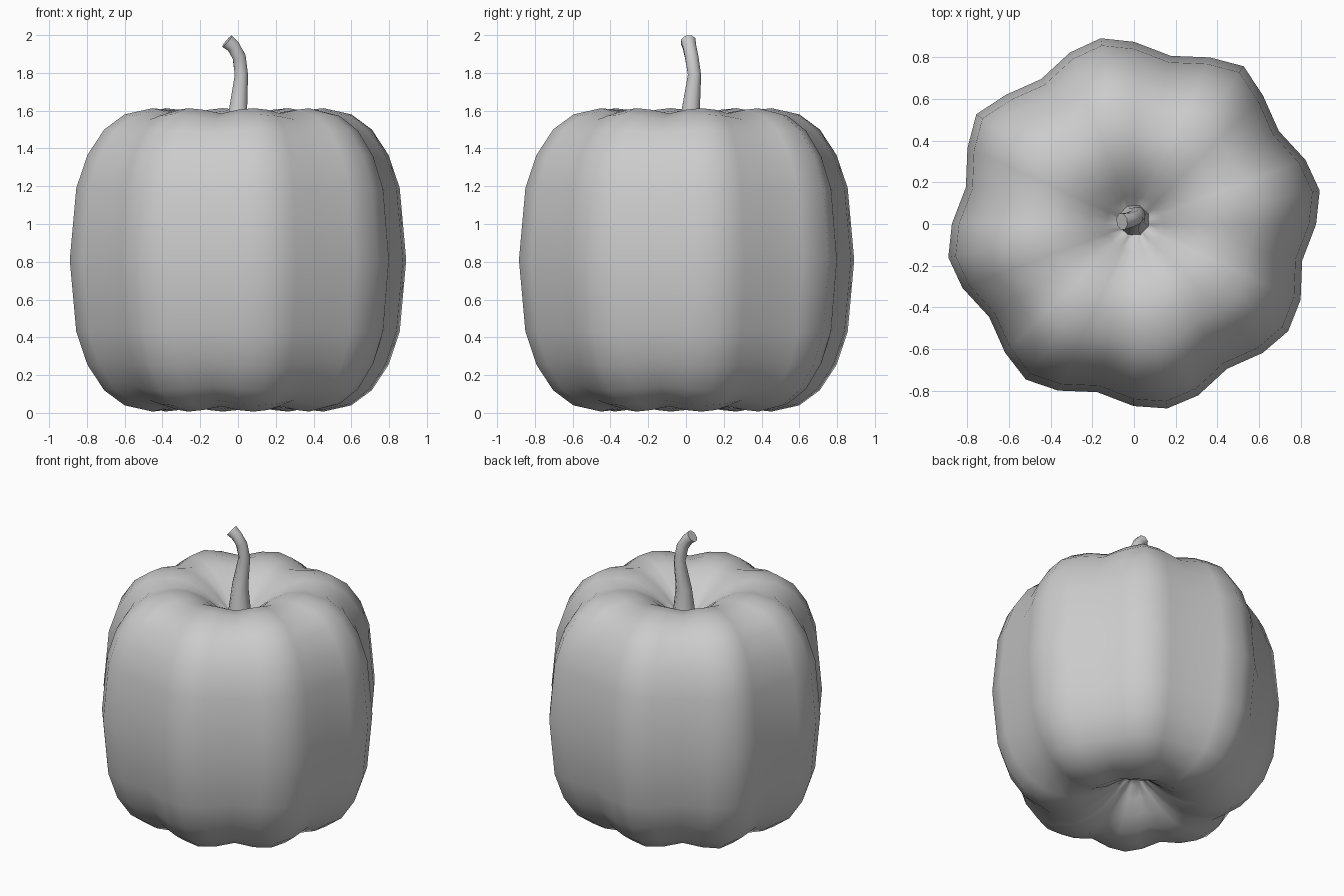
import bpy, bmesh, math
from mathutils import Vector

if "Cube" in bpy.data.objects:
    bpy.data.objects.remove(bpy.data.objects["Cube"])


def make_object(name, bm):
    bmesh.ops.recalc_face_normals(bm, faces=bm.faces)
    for f in bm.faces:
        f.smooth = True
    me = bpy.data.meshes.new(name)
    bm.to_mesh(me)
    bm.free()
    ob = bpy.data.objects.new(name, me)
    bpy.context.collection.objects.link(ob)
    return ob


def bridge(bm, rings):
    for a, b in zip(rings, rings[1:]):
        n = len(a)
        for i in range(n):
            bm.faces.new((a[i], a[(i + 1) % n], b[(i + 1) % n], b[i]))


# Pumpkin body: eight lobes, four columns each, profile mirrored about mid height
MID = 0.81
half = [(0.87, 0.38), (0.81, 0.555), (0.72, 0.69), (0.61, 0.77), (0.46, 0.803),
        (0.34, 0.79), (0.23, 0.735), (0.14, 0.665), (0.07, 0.60)]
profile = [(r, -z) for r, z in reversed(half)] + [(0.905, 0.0)] + half
lobe_scale = [1.0, 1.018, 1.0, 1.018, 1.0, 1.004, 0.993, 0.995]
columns = []  # angle, radial factor, height factor
for k in range(8):
    c = 10.2 + 45 * k
    columns += [(c - 22.5, 0.912, 0.965), (c - 10.3, 0.965, 0.99),
                (c, lobe_scale[k], 1.0), (c + 10.3, 0.97, 0.99)]

bm = bmesh.new()
rings = []
for r, z in profile:
    rings.append([bm.verts.new((r * f * math.cos(math.radians(a)),
                                r * f * math.sin(math.radians(a)),
                                MID + z * h)) for a, f, h in columns])
bridge(bm, rings)
for ring, z in ((rings[0], MID - 0.575), (rings[-1], MID + 0.575)):
    pole = bm.verts.new((0, 0, z))
    for i in range(len(ring)):
        bm.faces.new((ring[i], ring[(i + 1) % len(ring)], pole))
make_object("pumpkin_body", bm)

# Stem: eight-sided tapered tube along a bent path
path = [(0.0, 0.02, 1.36, 0.082), (0.0, 0.02, 1.45, 0.070), (0.0, 0.025, 1.60, 0.052),
        (0.018, 0.045, 1.79, 0.038), (0.006, 0.03, 1.885, 0.038),
        (-0.025, 0.018, 1.94, 0.038), (-0.058, 0.012, 1.968, 0.042)]
pts = [Vector(p[:3]) for p in path]
bm = bmesh.new()
rings = []
for i, p in enumerate(pts):
    t = (pts[min(i + 1, len(pts) - 1)] - pts[max(i - 1, 0)]).normalized()
    u = Vector((0, 1, 0)).cross(t).normalized()
    v = t.cross(u)
    rings.append([bm.verts.new(p + path[i][3] * (u * math.cos(a) + v * math.sin(a)))
                  for a in (math.tau * (j + 0.5) / 8 for j in range(8))])
bridge(bm, rings)
bm.faces.new(rings[0])
bm.faces.new(rings[-1])
stem = make_object("stem", bm)
bpy.context.view_layer.objects.active = stem
stem.select_set(True)
bpy.ops.object.shade_smooth_by_angle(angle=math.radians(50))
